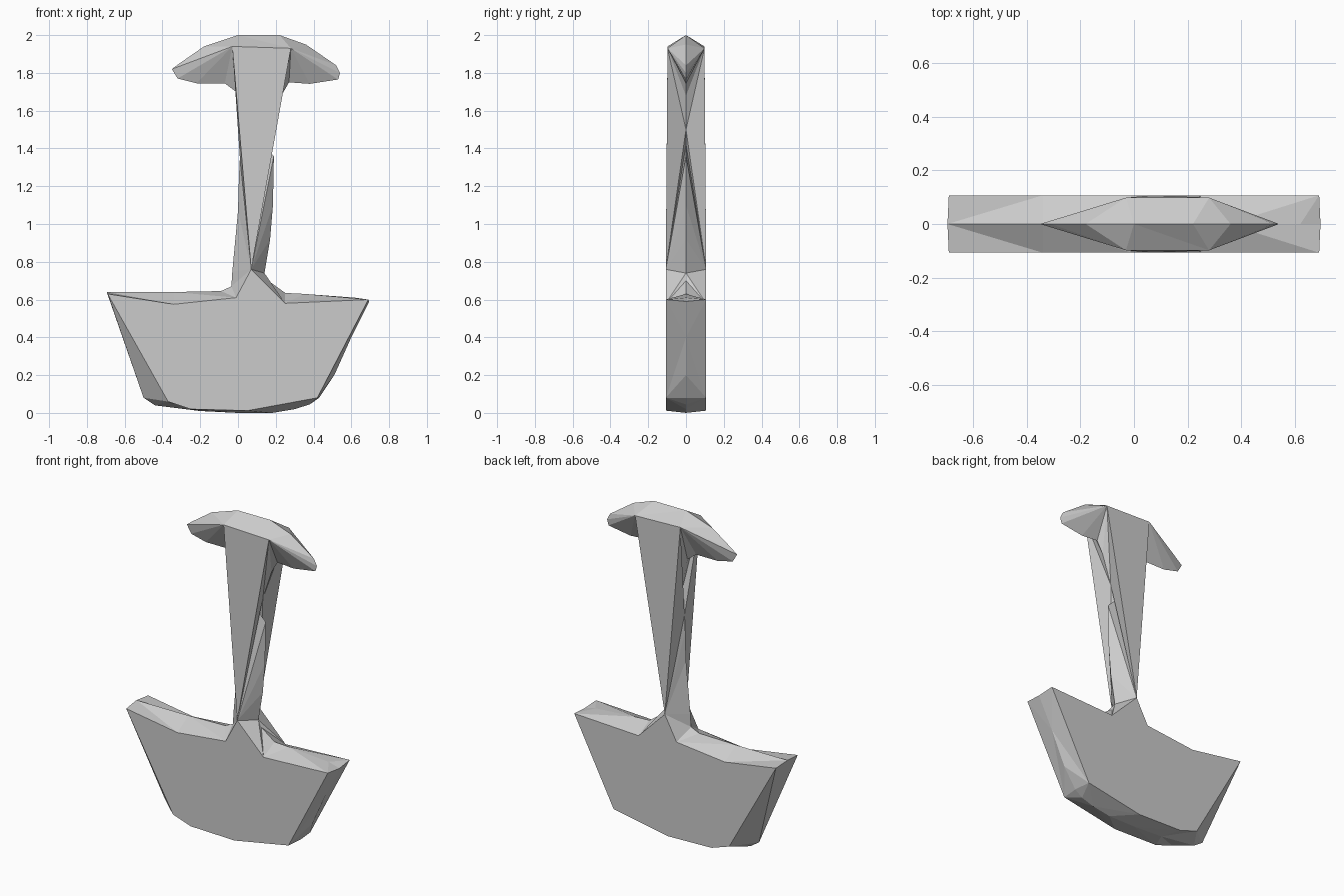
import bpy
import bmesh

cube = bpy.data.objects.get("Cube")
if cube:
    bpy.data.objects.remove(cube, do_unlink=True)

# One plain grey for the whole tool
grey = bpy.data.materials.new("plain_grey")
grey.use_nodes = True
colour = (0.6, 0.6, 0.6, 1)
grey.diffuse_color = colour
grey.node_tree.nodes["Principled BSDF"].inputs["Base Color"].default_value = colour

BLADE_HALF, GRIP_HALF = 0.107, 0.098

# Corners of the flat side faces (x, z)
NECK = (.07, .76)
GRIP_RIGHT, GRIP_LEFT = (.28, 1.93), (-.03, 1.94)

# Each side corner carries the chain of ridge points on the centre plane that
# fans out from it, counter-clockwise around the outline.
blade_rim = [
    ((-.69, .63), [(-.695, .64)]),
    ((-.37, .06), [(-.5, .08), (-.44, .04)]),
    ((-.25, .02), [(-.2, .01)]),
    ((.05, .012), [(0, 0), (.18, 0)]),
    ((.42, .08), [(.3, .02), (.38, .045), (.43, .08), (.51, .2)]),
    ((.69, .6), [(.6, .4), (.695, .59), (.62, .61)]),
    ((.25, .58), [(.35, .63), (.25, .635), (.16, .7)]),
]
shaft_right = [(NECK, [(.14, .74), (.17, .92), (.185, 1.1), (.19, 1.36), (.13, 1.42)])]
grip = [
    (GRIP_RIGHT, [(.17, 1.5), (.23, 1.68), (.27, 1.75), (.38, 1.742), (.53, 1.765),
                  (.54, 1.8), (.52, 1.84), (.36, 1.95), (.22, 2)]),
    (GRIP_LEFT, [(0, 2), (-.18, 1.94), (-.31, 1.85), (-.35, 1.82), (-.32, 1.77),
                 (-.22, 1.745), (-.07, 1.745), (-.01, 1.7), (.04, 1.45)]),
]
shaft_left = [(NECK, [(.01, 1.35), (.005, 1.25), (0, 1.07), (-.03, .75)])]
blade_shoulder = [
    ((-.01, .61), [(-.035, .67), (-.09, .645)]),
    ((-.34, .575), [(-.34, .64)]),
]
outline = blade_rim + shaft_right + grip + shaft_left + blade_shoulder

bm = bmesh.new()
cache = {}


def vert(point, side):
    """Vertex of a side face (side -1 or 1) or of the centre ridge (side 0)."""
    key = (point, side)
    if key not in cache:
        half = GRIP_HALF if point in (GRIP_LEFT, GRIP_RIGHT) else BLADE_HALF
        cache[key] = bm.verts.new((point[0], side * half, point[1]))
    return cache[key]


def build_side(side):
    # Flat blade cheek and flat tapering shaft cheek
    cheek = [corner for corner, _ in blade_rim + shaft_right + blade_shoulder]
    bm.faces.new([vert(p, side) for p in cheek])
    bm.faces.new([vert(p, side) for p in (NECK, GRIP_RIGHT, GRIP_LEFT)])
    # Facets fanning from each corner to the centre ridge
    for i, (corner, ridge) in enumerate(outline):
        next_corner, next_ridge = outline[(i + 1) % len(outline)]
        chain = ridge + next_ridge[:1]
        for a, b in zip(chain, chain[1:]):
            bm.faces.new([vert(corner, side), vert(a, 0), vert(b, 0)])
        bm.faces.new([vert(corner, side), vert(next_ridge[0], 0), vert(next_corner, side)])


for side in (-1, 1):
    build_side(side)

bmesh.ops.triangulate(bm, faces=[f for f in bm.faces if len(f.verts) > 4])
bmesh.ops.recalc_face_normals(bm, faces=bm.faces)

mesh = bpy.data.meshes.new("blade_with_handle")
bm.to_mesh(mesh)
bm.free()
mesh.materials.append(grey)
tool = bpy.data.objects.new("blade_with_handle", mesh)
bpy.context.collection.objects.link(tool)
